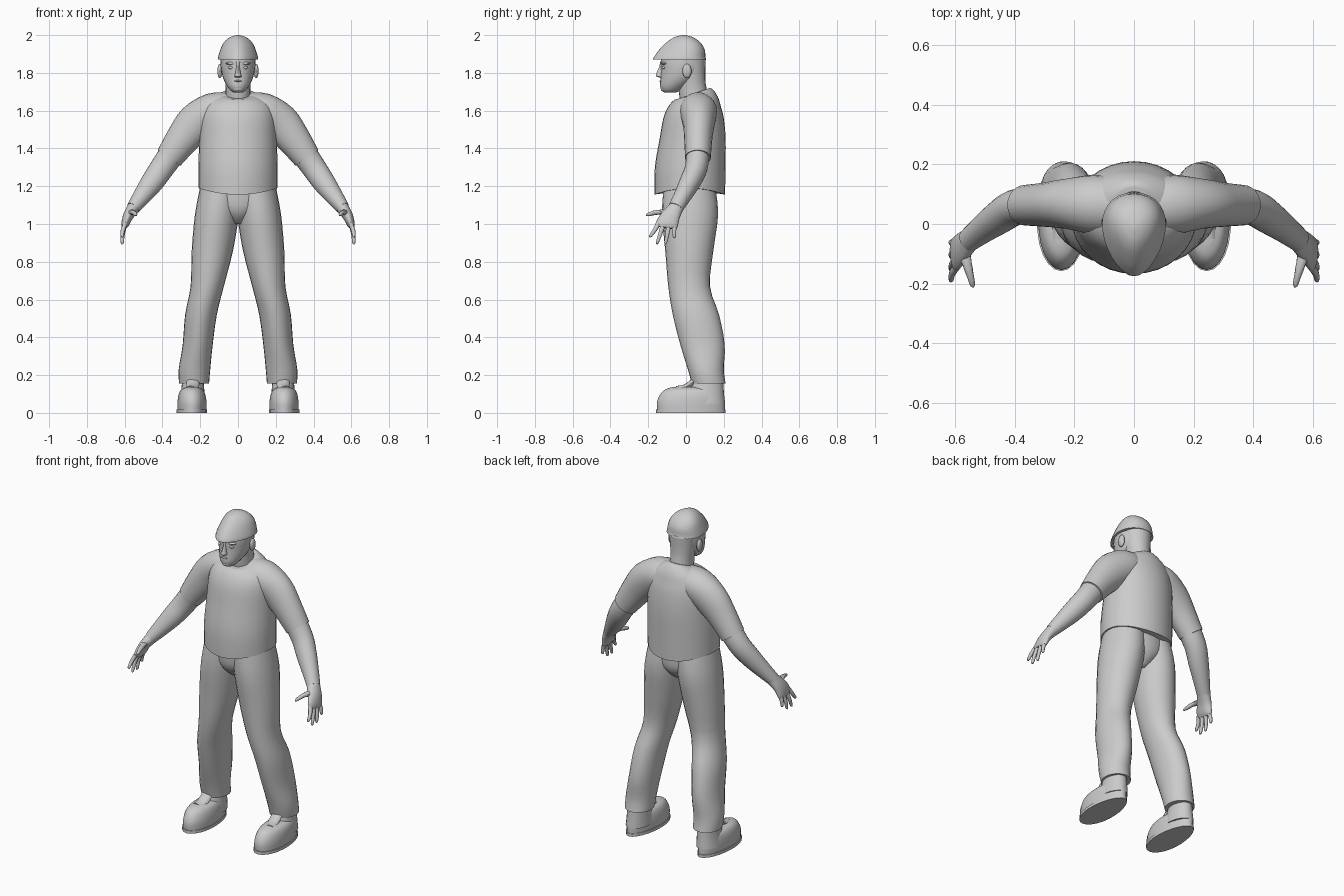
import bpy
import bmesh
import math
from mathutils import Vector

default_cube = bpy.data.objects.get("Cube")
if default_cube:
    bpy.data.objects.remove(default_cube, do_unlink=True)

GREY = (0.6, 0.6, 0.6, 1.0)
grey = bpy.data.materials.new("plain grey")
grey.use_nodes = True
grey.diffuse_color = GREY
grey.node_tree.nodes["Principled BSDF"].inputs["Base Color"].default_value = GREY

parts = []


def spline(a, b, c, d, t):
    """Smooth value between b and c."""
    return b + 0.5 * t * (c - a + t * (2 * a - 5 * b + 4 * c - d + t * (3 * (b - c) + d - a)))


def refine(rows, steps):
    """Insert smooth in-between sections."""
    last = len(rows) - 1
    result = []
    for i in range(last):
        four = [rows[max(0, min(last, i + k))] for k in (-1, 0, 1, 2)]
        for step in range(steps):
            result.append([spline(*values, step / steps) for values in zip(*four)])
    result.append(list(rows[last]))
    return result


def loft(name, rows, side=1, level=True, sides=24, steps=3, taper=0.0):
    """Skin ellipses: x, y, z, half width, half depth, lift at sides, tilt to back."""
    padded = [tuple(row) + (0,) * (7 - len(row)) for row in rows]
    rows = refine(padded, steps)
    centres = [Vector(row[:3]) for row in rows]
    bm = bmesh.new()
    rings = []
    for i, (x, y, z, width, depth, lift, tilt) in enumerate(rows):
        along = Vector((0, 0, 1))
        if not level:
            along = centres[min(i + 1, len(rows) - 1)] - centres[max(i - 1, 0)]
            along.normalize()
        back = Vector((0, 1, 0))
        back = (back - along * back.dot(along)).normalized()
        across = back.cross(along)
        ring = []
        for k in range(sides):
            angle = math.tau * k / sides
            u, v = math.cos(angle), math.sin(angle)
            point = centres[i] + across * (u * width * (1 + taper * v)) + back * (v * depth)
            point.z += lift * u * u + tilt * v
            point.x *= side
            ring.append(bm.verts.new(point))
        rings.append(ring)
    for low, high in zip(rings, rings[1:]):
        for k in range(sides):
            n = (k + 1) % sides
            bm.faces.new((low[k], low[n], high[n], high[k]))
    bm.faces.new(rings[0])
    bm.faces.new(rings[-1])
    bmesh.ops.recalc_face_normals(bm, faces=bm.faces)
    mesh = bpy.data.meshes.new(name)
    bm.to_mesh(mesh)
    bm.free()
    mesh.materials.append(grey)
    obj = bpy.data.objects.new(name, mesh)
    bpy.context.collection.objects.link(obj)
    parts.append(obj)
    return obj


def spans(rows):
    """Turn z, inner x, outer x, front y, back y into loft rows."""
    return [((a + b) / 2, (f + r) / 2, z, (b - a) / 2, (r - f) / 2)
            for z, a, b, f, r in rows]


def blob(name, centre, size, side=1):
    """Ellipsoid for small soft features."""
    x, y, z = centre
    rows = []
    for k in range(9):
        angle = math.pi * (k / 8 - 0.5)
        ring = max(math.cos(angle), 0.01)
        rows.append((x, y, z + size[2] * math.sin(angle), size[0] * ring, size[1] * ring))
    return loft(name, rows, side, sides=16, steps=1)


# Shirt body, with a hem raised at the sides and a collar raised at the back
loft("shirt_body", [
    (0, .02, 1.155, .21, .187, .035),
    (0, .022, 1.3, .21, .187),
    (0, .035, 1.45, .205, .175),
    (0, .04, 1.56, .2, .16),
    (0, .045, 1.62, .185, .14),
    (0, .05, 1.66, .15, .12, 0, .01),
    (0, .045, 1.685, .1, .1, 0, .025),
    (0, .04, 1.69, .075, .085, 0, .03),
], sides=32)

# Neck and head
loft("neck", [
    (0, .05, 1.62, .07, .075),
    (0, .037, 1.7, .065, .075),
    (0, .03, 1.77, .07, .072),
    (0, .02, 1.88, .085, .085),
])
loft("head", [
    (0, -.085, 1.695, .02, .028),
    (0, -.08, 1.705, .038, .047),
    (0, -.065, 1.73, .058, .072),
    (0, -.035, 1.77, .078, .1),
    (0, -.02, 1.81, .088, .113),
    (0, -.018, 1.85, .092, .115),
    (0, -.018, 1.9, .09, .11),
])
loft("nose", [
    (0, -.125, 1.775, .01, .012),
    (0, -.136, 1.782, .019, .022),
    (0, -.133, 1.80, .014, .023),
    (0, -.127, 1.835, .009, .014),
    (0, -.125, 1.86, .012, .012),
], sides=12)
blob("chin", (0, -.11, 1.715), (.03, .024, .016))
blob("upper_lip", (0, -.126, 1.757), (.024, .014, .006))
blob("lower_lip", (0, -.122, 1.746), (.02, .014, .007))

# Hard hat: egg-shaped outline, narrower at the front
loft("hat_dome", [
    (0, -.034, 1.87, .104, .141),
    (0, -.033, 1.885, .102, .136),
    (0, -.022, 1.92, .092, .122),
    (0, -.015, 1.95, .08, .1),
    (0, -.013, 1.975, .061, .073),
    (0, -.013, 1.992, .035, .042),
    (0, -.013, 2.0, .006, .008),
], sides=32, taper=.25)

# Pelvis joining the legs
loft("trouser_seat", [
    (0, .02, 1.0, .03, .07),
    (0, .022, 1.04, .09, .115),
    (0, .022, 1.1, .16, .14),
    (0, .018, 1.22, .19, .138),
])

for side, label in ((1, "left"), (-1, "right")):
    # Face details
    blob(label + "_ear", (.096, .005, 1.81), (.013, .024, .038), side)
    blob(label + "_eye", (.036, -.115, 1.828), (.016, .012, .009), side)
    blob(label + "_brow", (.036, -.116, 1.85), (.03, .014, .008), side)

    # Sleeve and arm
    loft(label + "_sleeve", [
        (.04, .06, 1.61, .085, .09),
        (.13, .065, 1.595, .1, .1),
        (.22, .068, 1.535, .105, .085),
        (.29, .065, 1.455, .09, .075),
        (.365, .063, 1.35, .073, .068),
    ], side, level=False)
    loft(label + "_arm", [
        (.33, .063, 1.4, .07, .063),
        (.4, .055, 1.3, .065, .06),
        (.455, .02, 1.22, .06, .055),
        (.51, -.02, 1.145, .048, .046),
        (.555, -.055, 1.085, .036, .04),
    ], side, level=False)

    # Hand
    loft(label + "_palm", [
        (.55, -.05, 1.09, .035, .039),
        (.58, -.08, 1.045, .028, .05),
        (.597, -.1, 1.0, .021, .058),
        (.603, -.105, .98, .012, .05),
    ], side, level=False)
    fingers = (("index", -.147, -.188, .93), ("middle", -.12, -.152, .895),
               ("ring", -.09, -.108, .895), ("little", -.063, -.062, .925))
    for finger, root, tip, low in fingers:
        loft(label + "_" + finger + "_finger", [
            (.597, root, 1.0, .012, .014),
            (.61, (root + tip) / 2, (low + 1) / 2, .011, .011),
            (.613, tip, low + .006, .008, .008),
            (.613, tip, low, .003, .003),
        ], side, level=False, sides=10)
    loft(label + "_thumb", [
        (.572, -.085, 1.06, .016, .022),
        (.555, -.15, 1.062, .013, .015),
        (.542, -.2, 1.05, .009, .01),
        (.54, -.212, 1.046, .003, .003),
    ], side, level=False, sides=10)

    # Trouser leg
    loft(label + "_trouser_leg", spans([
        (1.2, -.02, .2, -.118, .155),
        (1.05, -.005, .228, -.127, .17),
        (.86, .026, .245, -.11, .145),
        (.67, .075, .251, -.094, .127),
        (.52, .112, .28, -.07, .175),
        (.36, .134, .293, -.03, .205),
        (.23, .147, .314, .01, .2),
        (.155, .153, .312, .03, .21),
    ]), side)

    # Boot: sole, foot, ankle and tongue
    loft(label + "_sole", spans([
        (0, .163, .325, -.158, .21),
        (.018, .163, .325, -.158, .21),
    ]), side, steps=1, taper=-.1)
    loft(label + "_boot_foot", spans([
        (.018, .167, .32, -.153, .206),
        (.06, .167, .32, -.153, .206),
        (.1, .174, .314, -.135, .2),
        (.125, .188, .3, -.108, .19),
        (.137, .215, .273, -.07, .17),
    ]), side, taper=-.1)
    loft(label + "_boot_ankle", spans([
        (.05, .172, .31, -.01, .206),
        (.12, .178, .3, .02, .2),
        (.2, .185, .295, .045, .195),
    ]), side)
    loft(label + "_boot_tongue", [
        (.242, -.05, .125, .03, .015),
        (.24, .0, .135, .034, .018),
        (.238, .05, .175, .034, .016),
    ], side, level=False, sides=12)

# Smooth shading with crisp edges
bpy.ops.object.select_all(action="DESELECT")
for obj in parts:
    obj.select_set(True)
bpy.context.view_layer.objects.active = parts[0]
bpy.ops.object.shade_smooth_by_angle(angle=math.radians(40))
